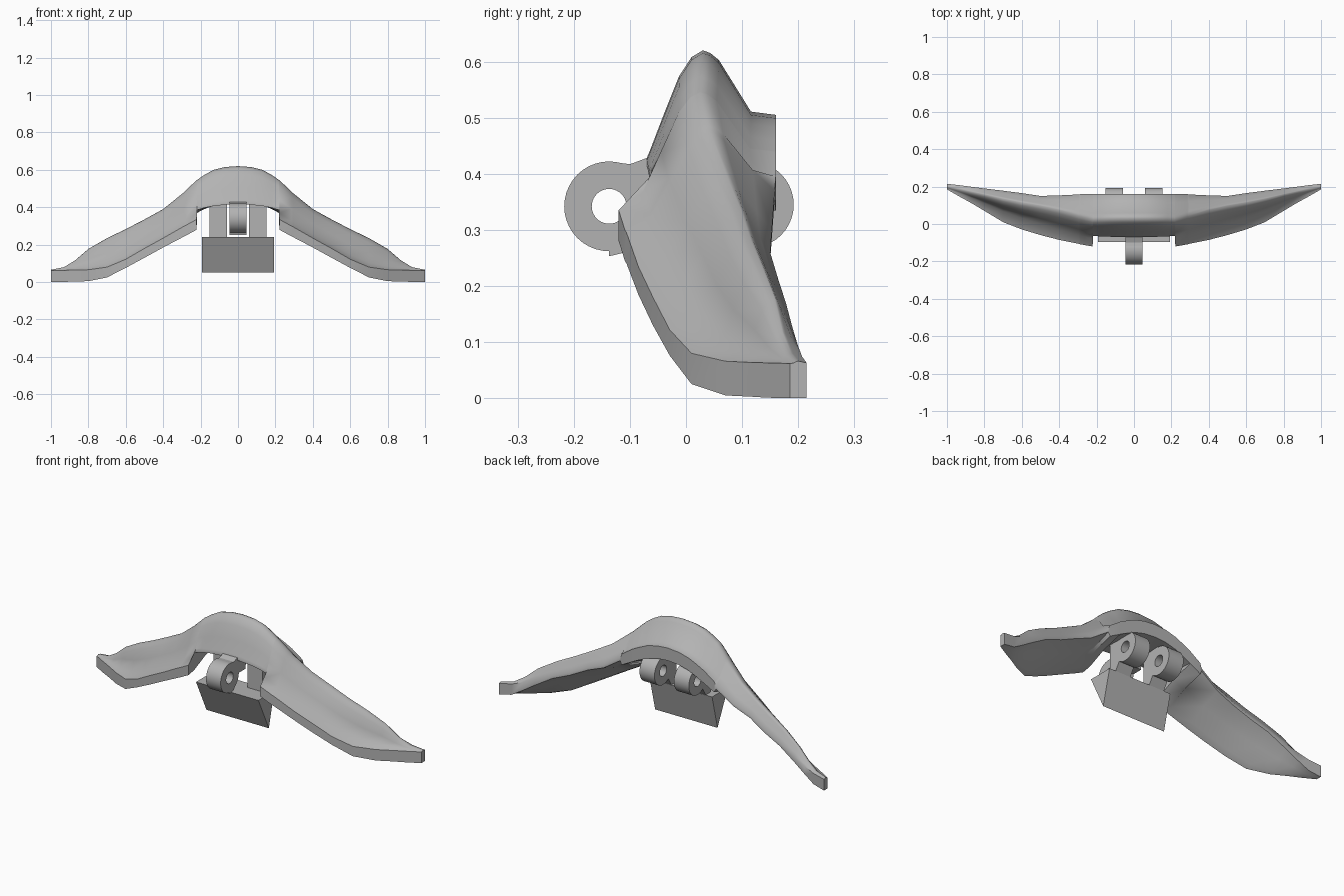
import bpy, bmesh, math

cube = bpy.data.objects.get("Cube")
if cube:
    bpy.data.objects.remove(cube, do_unlink=True)

# One plain grey for every part
grey = bpy.data.materials.new("plain_grey")
grey.use_nodes = True
colour = (0.45, 0.45, 0.45, 1)
grey.diffuse_color = colour
grey.node_tree.nodes["Principled BSDF"].inputs["Base Color"].default_value = colour


def finish(name, bm, smooth_angle=None):
    """Turn a bmesh into a named, coloured object."""
    bmesh.ops.recalc_face_normals(bm, faces=bm.faces)
    mesh = bpy.data.meshes.new(name)
    bm.to_mesh(mesh)
    bm.free()
    mesh.materials.append(grey)
    obj = bpy.data.objects.new(name, mesh)
    bpy.context.collection.objects.link(obj)
    if smooth_angle:
        bpy.ops.object.select_all(action='DESELECT')
        obj.select_set(True)
        bpy.context.view_layer.objects.active = obj
        bpy.ops.object.shade_smooth_by_angle(angle=math.radians(smooth_angle))
    return obj


def loft(bm, loops, closed_path=False):
    """Skin closed loops of points; cap the ends unless the path closes."""
    rows = [[bm.verts.new(p) for p in loop] for loop in loops]
    pairs = list(zip(rows, rows[1:]))
    if closed_path:
        pairs.append((rows[-1], rows[0]))
    for a, b in pairs:
        for i in range(len(a)):
            j = (i + 1) % len(a)
            bm.faces.new((a[i], a[j], b[j], b[i]))
    if not closed_path:
        bm.faces.new(rows[0])
        bm.faces.new(rows[-1])


def extrude_profile(name, profile, x0, x1):
    """Prism of a (y, z) profile between two x positions."""
    bm = bmesh.new()
    loft(bm, [[(x, y, z) for y, z in profile] for x in (x0, x1)])
    return finish(name, bm)


def ring(name, x0, x1, y, z, radius, hole, steps=40):
    """Hinge eye: a tube lying along x."""
    bm = bmesh.new()
    corners = ((x0, radius), (x1, radius), (x1, hole), (x0, hole))
    loops = []
    for i in range(steps):
        a = math.tau * i / steps
        loops.append([(x, y + r * math.cos(a), z + r * math.sin(a)) for x, r in corners])
    loft(bm, loops, closed_path=True)
    return finish(name, bm, 35)


# Curved wing: x, front y, front bottom z, lip z, ridge y, ridge z,
# back y, back z, back rim height
stations = [
    (0, -.07, .417, .428, .03, .62, .16, .505, .07),
    (.07, -.07, .413, .424, .03, .615, .16, .499, .07),
    (.13, -.068, .407, .415, .029, .6, .16, .483, .07),
    (.18, -.066, .397, .407, .027, .573, .16, .46, .07),
    (.219, -.064, .385, .395, .025, .546, .16, .44, .07),
    (.221, -.12, .28, .335, .025, .545, .16, .439, .07),
    (.285, -.109, .245, .3, .04, .485, .16, .395, .06),
    (.295, -.106, .24, .295, .043, .475, .158, .37, .015),
    (.4, -.085, .185, .235, .075, .39, .153, .3, .015),
    (.5, -.059, .13, .18, .098, .335, .15, .26, .015),
    (.6, -.029, .076, .122, .115, .283, .165, .21, .015),
    (.7, .01, .025, .08, .135, .235, .178, .17, .015),
    (.8, .07, .005, .066, .158, .177, .19, .125, .03),
    (.87, .112, .003, .064, .172, .117, .199, .095, .045),
    (.93, .145, .001, .063, .187, .08, .207, .074, .06),
    (1, .185, 0, .062, .2, .066, .215, .063, .063),
]


def section(side, s):
    x, yf, zb, zl, yr, zr, yb, zk, rim = s
    if x < .22:
        # the middle is the same face trimmed above the hinge opening
        front = [(0, 0), (.05, .06), (.3, .4), (.576, .76), (.8, .937), (1, 1)]
    else:
        # narrow ledge behind the lip, then a steep face rounding to the ridge
        ledge = min(.3 + .4 * max(x - .3, 0), .46)
        front = [(0, 0), (ledge, .16), ((ledge + .74) / 2, .5), (.74, .83), (.88, .955), (1, 1)]
    drop = .95 if x < .29 else .65
    back = [(.1, .04), (.22, .15), (.66, drop), (1, 1)]
    pts = [(yf, zb)]
    pts += [(yf + (yr - yf) * u, zl + (zr - zl) * v) for u, v in front]
    pts += [(yr + (yb - yr) * u, zr + (zk - zr) * v) for u, v in back]
    low = zk - rim
    pts.append((yb, low))
    # underside, hollowed a little behind the front band
    for u, v in ((.55, .62), (.18, .1)):
        pts.append((yf + (yb - yf) * u, zb + (low - zb) * v))
    return [(side * x, y, z) for y, z in pts]


bm = bmesh.new()
loft(bm, [section(-1, s) for s in reversed(stations[1:])] + [section(1, s) for s in stations])
finish("curved_wing", bm, 52)

# Front hinge eye with its arm and small bottom lip
ring("front_hinge_eye", -.045, .045, -.137, .342, .08, .031)
extrude_profile("front_hinge_arm",
                [(-.137, .395), (-.137, .422), (-.1, .417), (-.065, .43),
                 (0, .45), (0, .34), (-.1, .34), (-.103, .375)], -.045, .045)
extrude_profile("front_hinge_lip",
                [(-.137, .253), (-.1, .262), (-.08, .3), (-.137, .275)], -.045, .045)

# Paired rear hinge eyes, with posts joining roof, eyes and block
post = [(0, .235), (.04, .235), (.08, .3), (.08, .39), (.11, .39), (.11, .46), (0, .44)]
for side, label in ((1, "left"), (-1, "right")):
    x0, x1 = sorted((side * .06, side * .152))
    ring("rear_hinge_eye_" + label, x0, x1, .115, .345, .077, .03)
    extrude_profile("rear_hinge_post_" + label, post, x0, x1)

# Hanging wedge block
extrude_profile("wedge_block", [(-.095, .24), (.045, .24), (-.003, .05)], -.192, .192)
